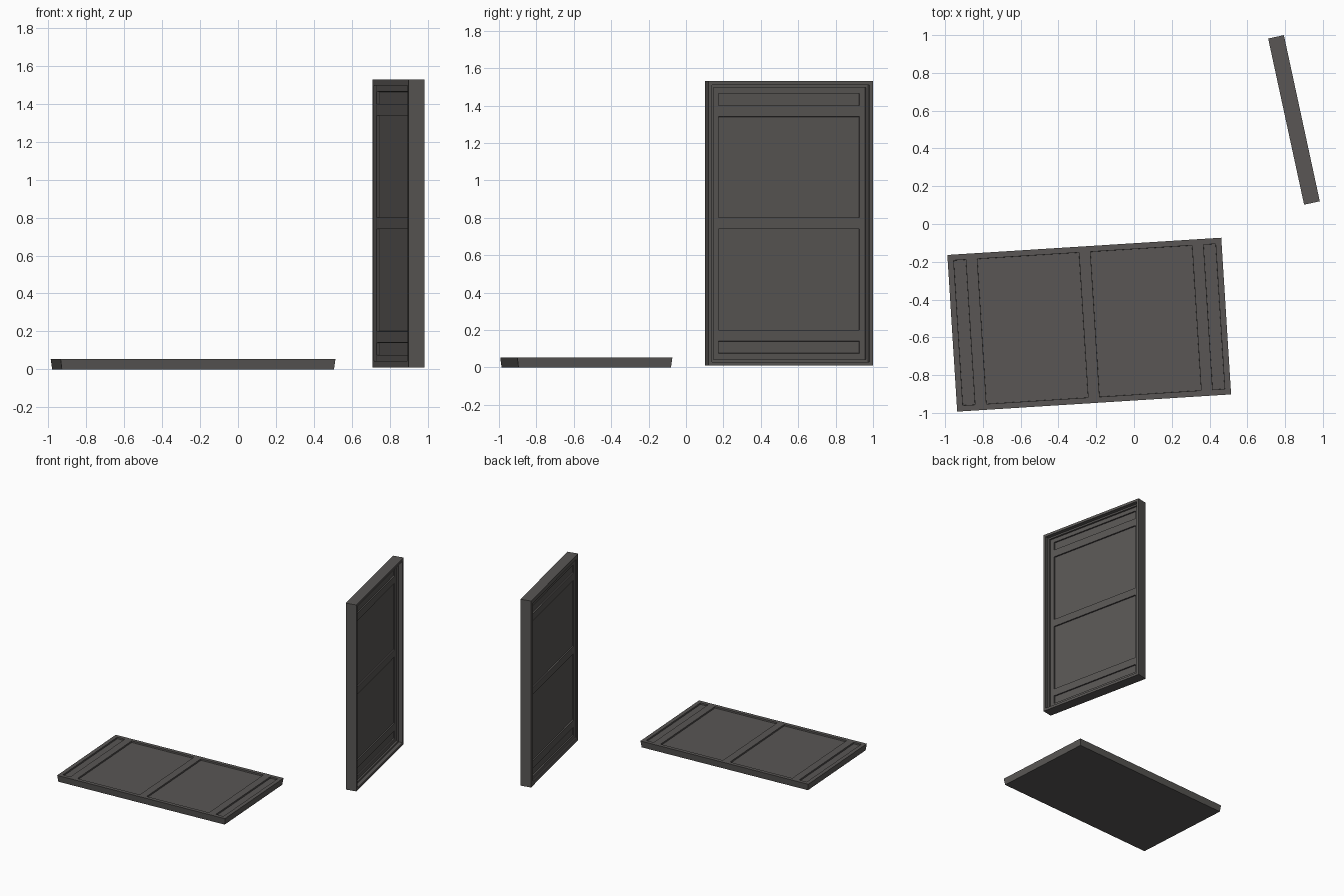
import bpy, bmesh, math
from mathutils import Matrix, Vector

if "Cube" in bpy.data.objects:
    bpy.data.objects.remove(bpy.data.objects["Cube"])

grey = bpy.data.materials.new("dark_grey")
grey.diffuse_color = (0.10, 0.094, 0.09, 1)
grey.use_nodes = True
grey.node_tree.nodes["Principled BSDF"].inputs["Base Color"].default_value = grey.diffuse_color

STRIPS = [(0.63, 0.695), (0.03, 0.57)]   # recessed bands along the length, mirrored
HALF_W = 0.385                           # half width of the recesses


def finish(name, bm, matrix):
    bmesh.ops.recalc_face_normals(bm, faces=bm.faces)
    me = bpy.data.meshes.new(name)
    bm.to_mesh(me)
    bm.free()
    me.materials.append(grey)
    ob = bpy.data.objects.new(name, me)
    ob.matrix_world = matrix
    bpy.context.collection.objects.link(ob)
    return ob


def panel_slab(name, length, width, w0, w1, taper, both, depth, matrix):
    bm = bmesh.new()
    bmesh.ops.create_cube(bm, size=1)
    for v in bm.verts:
        low = v.co.z < 0
        t = taper if low else 0
        v.co = Vector((math.copysign(length / 2 - t, v.co.x),
                       math.copysign(width / 2 - t, v.co.y),
                       w0 if low else w1))
    # cut the slab along all recess outlines
    cuts = [(s * u, 0) for band in STRIPS for u in band for s in (-1, 1)]
    cuts += [(s * HALF_W, 1) for s in (-1, 1)]
    for pos, axis in cuts:
        no = Vector((0, 0, 0))
        no[axis] = 1
        bmesh.ops.bisect_plane(bm, geom=bm.verts[:] + bm.edges[:] + bm.faces[:],
                               plane_co=no * pos, plane_no=no)
    bmesh.ops.recalc_face_normals(bm, faces=bm.faces)
    bm.normal_update()
    # sink the recesses
    sel = []
    for f in bm.faces:
        c = f.calc_center_median()
        inside = abs(c.y) < HALF_W and any(a < abs(c.x) < b for a, b in STRIPS)
        if inside and (f.normal.z > 0.9 or (both and f.normal.z < -0.9)):
            sel.append(f)
    bmesh.ops.inset_individual(bm, faces=sel, thickness=0.001, depth=-depth)
    return finish(name, bm, matrix)


def frame_ring(name, length, width, profile, matrix):
    bm = bmesh.new()
    loops = []
    for sx, sy in ((-1, -1), (1, -1), (1, 1), (-1, 1)):
        loops.append([bm.verts.new((sx * (length / 2 - i), sy * (width / 2 - i), w))
                      for i, w in profile])
    n = len(profile)
    for k in range(4):
        a, b = loops[k], loops[(k + 1) % 4]
        for j in range(n):
            bm.faces.new((a[j], b[j], b[(j + 1) % n], a[(j + 1) % n]))
    return finish(name, bm, matrix)


# loose leaf lying on the floor
lying = Matrix.Translation((-0.237, -0.533, 0)) @ Matrix.Rotation(math.radians(3.6), 4, 'Z')
panel_slab("lying_door_leaf", 1.453, 0.831, 0, 0.053, 0.007, False, 0.012, lying)

# upright frame: local x is up, local z is the facing direction
a = math.radians(12.2)
n = Vector((math.cos(a), math.sin(a), 0))
u = Vector((0, 0, 1))
v = n.cross(u)
upright = Matrix.Translation((0.847, 0.551, 0.77)) @ Matrix((u, v, n)).transposed().to_4x4()
frame_ring("door_frame", 1.52, 0.90,
           [(0, -0.0425), (0, 0.0425), (0.02, 0.0425), (0.02, 0.012),
            (0.033, 0.012), (0.033, -0.0425)], upright)
panel_slab("framed_door_leaf", 1.455, 0.835, -0.0325, -0.002, 0, True, 0.01, upright)
